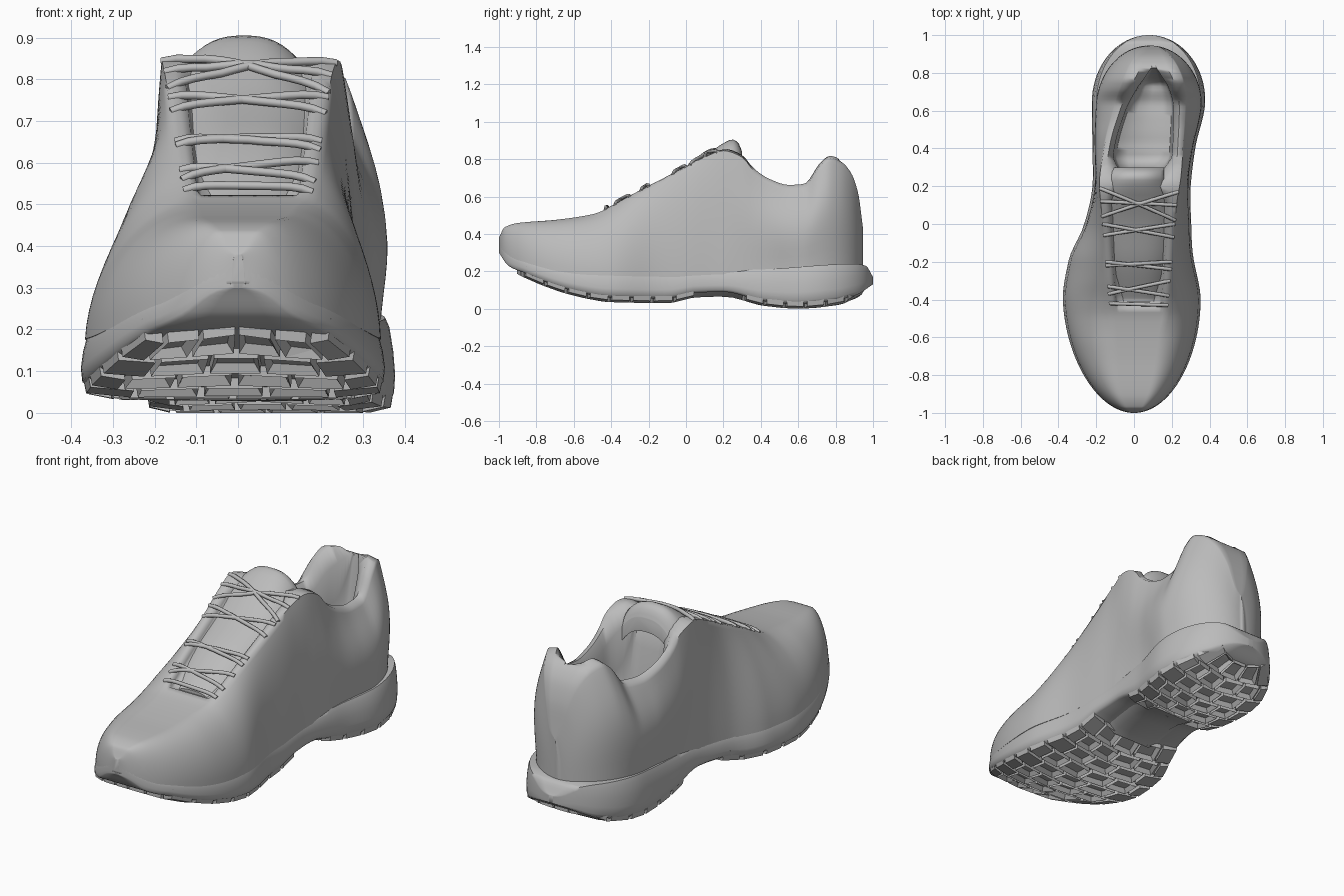
import bpy, bmesh, math

old = bpy.data.objects.get("Cube")
if old:
    bpy.data.objects.remove(old, do_unlink=True)

grey = bpy.data.materials.new("plain grey")
grey.use_nodes = True
grey.diffuse_color = (0.5, 0.5, 0.5, 1)
grey.node_tree.nodes["Principled BSDF"].inputs["Base Color"].default_value = (0.5, 0.5, 0.5, 1)


def curve(*pts):
    """Smooth monotone function through (y, value) points."""
    def slope(i):
        return (pts[i + 1][1] - pts[i][1]) / (pts[i + 1][0] - pts[i][0])

    def tangent(i):
        if i == 0 or i == len(pts) - 1:
            return slope(min(i, len(pts) - 2))
        a, b = slope(i - 1), slope(i)
        return 0 if a * b <= 0 else 2 * a * b / (a + b)

    def value(y):
        y = max(pts[0][0], min(pts[-1][0], y))
        i = 0
        while i < len(pts) - 2 and y > pts[i + 1][0]:
            i += 1
        h = pts[i + 1][0] - pts[i][0]
        t = (y - pts[i][0]) / h
        s = t * t * (3 - 2 * t)
        return (pts[i][1] * (1 - s) + pts[i + 1][1] * s
                + h * tangent(i) * t * (1 - t) ** 2 - h * tangent(i + 1) * t * t * (1 - t))
    return value


# Plan: centre line and half width of the sole
centre = curve((-1, 0), (-.4, -.012), (-.2, -.015), (0, .02), (.2, .04), (.4, .052), (.65, .077), (1, .08))
width = curve((-1, .35), (-.4, .365), (-.2, .333), (0, .283), (.2, .26), (.4, .272), (.65, .3), (1, .3))
# Heights: tread, top of sole, rim of upper, drop from rim to middle (crown, throat, insole)
tread = curve((-1, .3), (-.95, .22), (-.85, .16), (-.6, .07), (-.4, .035), (-.1, .03), (.05, .06),
              (.2, .065), (.42, .015), (.6, 0), (.8, .018), (.9, .05), (1, .13))
sole_top = curve((-1, .34), (-.9, .28), (-.5, .21), (0, .2), (.4, .21), (.9, .24), (.96, .23), (1, .17))
rim = curve((-1, .38), (-.97, .435), (-.9, .458), (-.7, .475), (-.5, .505), (-.42, .535), (-.3, .6),
            (-.05, .73), (.1, .81), (.2, .845), (.3, .81), (.36, .74), (.45, .68), (.55, .65), (.63, .655),
            (.72, .77), (.77, .805), (.83, .785), (.88, .73), (.92, .62), (.945, .44))
sink = curve((-1, 0), (-.45, 0), (-.41, -.04), (.18, -.04), (.23, -.1), (.31, -.5),
             (.4, -.43), (.55, -.37), (.63, -.38), (.75, -.49), (.79, -.3), (.83, 0), (.95, 0))
# Rim line: centre, half width, inner fraction, straightness of the wall
rim_centre = curve((-1, 0), (-.4, .025), (.1, .025), (.4, .05), (.8, .105), (1, .1))
rim_width = curve((-1, .14), (-.6, .13), (-.42, .155), (.1, .2), (.25, .215), (.45, .205), (.7, .175), (1, .15))
inner = curve((-1, .8), (.1, .76), (.24, .45), (.37, .74), (.6, .68), (.72, .5), (.8, .22), (.84, .08), (1, .2))
straight = curve((-1, 0), (-.65, .08), (-.35, .45), (.2, .55), (.6, .45), (1, .35))


def cap(y, start, end, toe=.62, heel=.35):
    """Rounds the plan off at the toe and the heel."""
    f = 1
    for t in ((y - start) / toe, (end - y) / heel):
        t = max(.001, min(1, t))
        f *= math.sqrt(1 - (1 - t) ** 2)
    return f


def finish(name, bm, angle=40):
    bmesh.ops.recalc_face_normals(bm, faces=bm.faces)
    mesh = bpy.data.meshes.new(name)
    bm.to_mesh(mesh)
    bm.free()
    mesh.materials.append(grey)
    ob = bpy.data.objects.new(name, mesh)
    bpy.context.collection.objects.link(ob)
    bpy.ops.object.select_all(action='DESELECT')
    bpy.context.view_layer.objects.active = ob
    ob.select_set(True)
    bpy.ops.object.shade_smooth_by_angle(angle=math.radians(angle))


def loft(name, section, start, end, steps=90, angle=40):
    """Skins closed cross-sections along y and caps the ends."""
    bm = bmesh.new()
    rings = []
    for i in range(steps + 1):
        y = (start + end) / 2 - (end - start) / 2 * math.cos(math.pi * i / steps)
        rings.append([bm.verts.new((x, y, z)) for x, z in section(y)])
    for a, b in zip(rings, rings[1:]):
        for j in range(len(a)):
            k = (j + 1) % len(a)
            bm.faces.new((a[j], a[k], b[k], b[j]))
    bm.faces.new(rings[0])
    bm.faces.new(rings[-1])
    finish(name, bm, angle)


# Upper: outer wall with a heel bulge, padded rim, throat and foot opening in one skin
HEEL = .945


def upper_section(y):
    f = cap(y, -1, HEEL, .62, .32)
    zb, zr, k = sole_top(y) - .03, rim(y), straight(y)
    n, dip, mid = inner(y), sink(y), rim_centre(y)
    lip = .012 * min(1, abs(dip) / .1)
    bulge = .025 * f * max(0, min(1, (y - .2) / .3))
    sides = []
    for side in (1, -1):
        base = centre(y) + side * (width(y) - .01) * f
        edge = mid + side * rim_width(y) * f
        if side * (base - edge) < 0:
            edge = base
        pts = []
        for i in range(15):
            s = i / 14
            a = s * math.pi / 2
            x = edge + (base - edge) * (math.cos(a) * (1 - k) + (1 - s ** 1.4) * k)
            x -= side * bulge * math.cos(s * math.pi * 2) * (1 - s)
            z = zb + (zr - zb) * (math.sin(a) * (1 - k) + s * k)
            pts.append((x, z))
        for g, drop, up in (((1 + n) / 2, 0, 1), (n, .12, 0), (n * .97, .5, 0), (n * .9, .93, 0), (n * .5, 1, 0)):
            pts.append((mid + (edge - mid) * g, zr + dip * drop + lip * up))
        sides.append(pts)
    return sides[0] + [(mid, zr + dip)] + sides[1][::-1]


loft("upper", upper_section, -1, HEEL, 120, 60)


# Midsole: flared slab, widest near the ground
def sole_section(y):
    w = width(y) * cap(y, -1, 1)
    c, top = centre(y), sole_top(y)
    low = tread(y) + .025 * min(1, (1 - abs(y)) * 8)
    h = top - low
    half = [(.5, low), (.94, low), (.99, low + h * .1), (1, low + h * .32), (.985, low + h * .6),
            (.955, low + h * .88), (.92, top), (.5, top)]
    return [(c + w * a, z) for a, z in half] + [(c - w * a, z) for a, z in reversed(half)]


loft("midsole", sole_section, -1, 1, 80, 60)


# Outsole lugs: staggered pads shaped to the tread, the middle ones hollow
def lugs(name, start, end, rows):
    bm = bmesh.new()
    pitch = (end - start) / rows
    for r in range(rows):
        ya, yb = start + pitch * r, start + pitch * (r + .82)
        cuts = [-1, -.66, -.22, .22, .66, 1] if r % 2 else [-1, -.78, -.42, 0, .42, .78, 1]
        for a, b in zip(cuts, cuts[1:]):
            lower, upper = [], []
            for y, u in ((ya, a + .025), (ya, b - .025), (yb, b - .025), (yb, a + .025)):
                y += .05 * (abs(u) - .5)
                w = width(y) * cap(y, -1, 1) * u
                rise = .012 if abs(u) > .9 else 0
                lower.append(bm.verts.new((centre(y) + w * .99, y, tread(y) + rise)))
                upper.append(bm.verts.new((centre(y) + w * 1.02, y, tread(y) + .04 + rise * 2)))
            face = bm.faces.new(lower)
            bm.faces.new(upper)
            for j in range(4):
                k = (j + 1) % 4
                bm.faces.new((lower[j], lower[k], upper[k], upper[j]))
            if abs(a + b) < 1.3:
                bmesh.ops.recalc_face_normals(bm, faces=bm.faces)
                bmesh.ops.inset_region(bm, faces=[face], thickness=.02, depth=-.022)
    finish(name, bm, 30)


lugs("forefoot_lugs", -.88, .04, 8)
lugs("heel_lugs", .3, .95, 6)

# Arch shank under the waist
loft("arch_shank", lambda y: [(centre(y) + .16 * u, tread(y) + .03 * v)
                              for u, v in ((-1, 1), (-.7, 0), (.7, 0), (1, 1))], 0, .36, 8)

# Tongue: thick arched pad rising out of the throat
tongue_top = curve((-.4, .52), (-.2, .655), (0, .755), (.12, .83), (.2, .885), (.25, .905), (.28, .885), (.3, .84))
tongue_half = curve((-.41, .13), (.1, .17), (.22, .15), (.3, .14))


def tongue_section(y):
    c, t = rim_centre(y) - .02 * max(0, min(1, y * 5)), tongue_top(y)
    arc = [i / 8 for i in range(-8, 9)]
    top = [(c + tongue_half(y) * u, t - (.05 + .1 * max(0, y)) * abs(u) ** 2.6) for u in arc]
    return top + [(x, z - .07) for x, z in reversed(top)]


loft("tongue", tongue_section, -.41, .3, 30, 50)


# Laces: rounded cords arched over the tongue
def lace(name, ya, yb, radius=.01):
    data = bpy.data.curves.new(name, 'CURVE')
    data.dimensions = '3D'
    data.bevel_depth = radius
    data.bevel_resolution = 2
    data.use_fill_caps = True
    spline = data.splines.new('POLY')
    spline.points.add(12)
    for i, p in enumerate(spline.points):
        u = i / 6 - 1
        y = ya + (yb - ya) * i / 12
        x = rim_centre(y) + u * rim_width(y)
        z = max(rim(y), tongue_top(y) - .05 * u * u) + .012 - .014 * u ** 6
        p.co = (x, y, z, 1)
    ob = bpy.data.objects.new(name, data)
    bpy.context.collection.objects.link(ob)
    data.materials.append(grey)


for n, (ya, yb) in enumerate(((-.42, -.43), (-.33, -.38), (-.37, -.3), (-.22, -.2), (-.2, -.24),
                              (-.06, .0), (.0, -.07), (.04, .17), (.19, .02), (.12, .1))):
    lace("lace_%d" % (n + 1), ya, yb)
